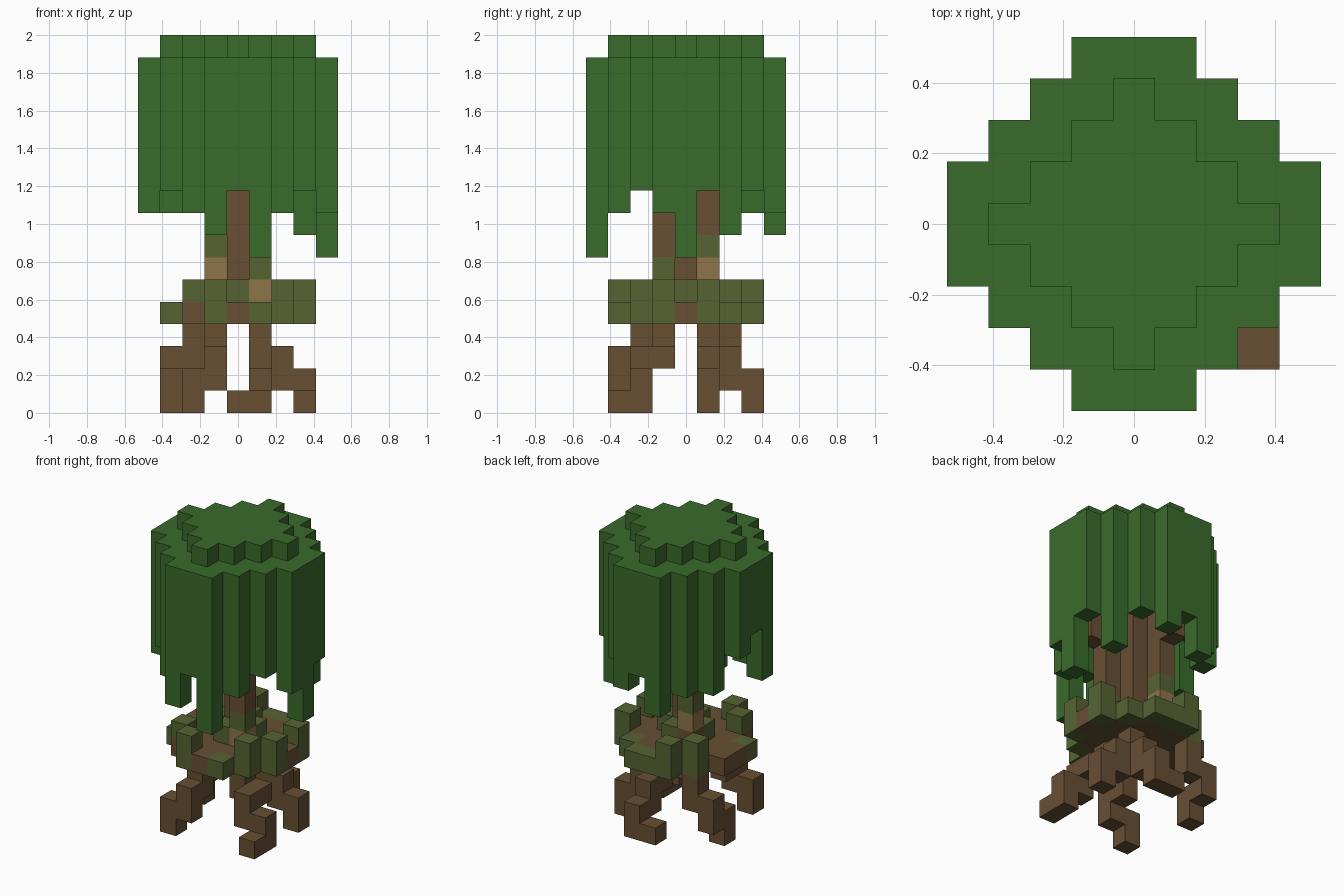
import bpy, bmesh, math
from mathutils import Vector

if "Cube" in bpy.data.objects:
    bpy.data.objects.remove(bpy.data.objects["Cube"], do_unlink=True)

SIZE = 2 / 17          # edge of one block
R = range(-4, 5)
cells = {}             # (i, j, k) -> (part, colour)


def material(name, rgb):
    m = bpy.data.materials.new(name)
    m.use_nodes = True
    col = (*rgb, 1)
    m.diffuse_color = col
    node = next(n for n in m.node_tree.nodes if n.type == "BSDF_PRINCIPLED")
    node.inputs["Base Color"].default_value = col
    return m


colours = {
    "leaf": material("leaf_green", (.042, .147, .025)),
    "bark": material("bark_brown", (.138, .08, .034)),
    "moss": material("moss_olive", (.093, .127, .034)),
    "wood": material("pale_wood", (.275, .178, .07)),
}


def column(part, colour, i, j, low, high):
    """Stack blocks from layer low up to, but not including, layer high."""
    for k in range(low, high):
        cells[i, j, k] = (part, colour)


def disc(reach, limit):
    return [(i, j) for i in R for j in R
            if abs(i) + abs(j) <= reach and max(abs(i), abs(j)) <= limit]


def rim(spots, reach, limit):
    return [(i, j) for i, j in spots
            if abs(i) + abs(j) == reach or max(abs(i), abs(j)) == limit]


# Canopy: roof, cap and a curtain of hanging leaves of uneven length
crown = disc(5, 4)
for i, j in crown:
    column("canopy", "leaf", i, j, 14, 16)
for i, j in disc(3, 3):
    column("canopy", "leaf", i, j, 16, 17)
curtain = sorted(rim(crown, 5, 4), key=lambda c: math.atan2(c[1], c[0]))
lengths = [9, 10, 9, 8, 10, 7, 9, 10, 9, 7, 10, 8, 10, 9, 10, 8, 9, 9, 11, 12]
for (i, j), low in zip(curtain, lengths):
    column("canopy", "leaf", i, j, low, 14)

# Mossy base: brown core, olive rim with a few bare patches
base = disc(4, 3)
for i, j in base:
    column("mossy_base", "bark", i, j, 4, 5)
bare = [(-2, -2), (0, -3), (3, 0), (-3, 0), (-3, 1)]
for i, j in rim(base, 4, 3):
    if (i, j) not in bare:
        column("mossy_base", "moss", i, j, 4, 5)

# Raised moss clumps
for i, j in [(2, -2), (3, -1), (3, 1), (-1, -3), (-1, 3), (-2, 2), (-2, -2),
             (0, -1), (1, 0), (-1, 0), (0, 1)]:
    column("moss_clumps", "moss", i, j, 5, 6)

# Trunk: three stems in a diagonal row, with moss and bare wood low down
for i, j in [(0, 0), (1, -1), (-1, 1)]:
    column("trunk", "bark", i, j, 5, 14)
column("trunk", "wood", 1, -1, 5, 6)
column("trunk", "moss", 1, -1, 6, 7)
column("trunk", "wood", -1, 1, 6, 7)
column("trunk", "moss", -1, 1, 7, 8)
for i, j in [(2, -1), (-1, 2)]:
    column("trunk", "bark", i, j, 10, 12)

# Roots: each path steps up by one layer per block, from the foot inward
roots = {
    "front_right_root": [(-2, -3), (-1, -3), (-1, -2)],
    "back_right_root": [(-3, 1), (-3, 2), (-2, 2)],
    "left_root": [(3, 1), (2, 1), (1, 1)],
    "back_root": [(1, 3), (1, 2), (1, 1)],
    "front_left_root": [(3, -2), (2, -2)],
}
for name, path in roots.items():
    for k, (i, j) in enumerate(path):
        column(name, "bark", i, j, k, k + 2)
column("back_root", "bark", 0, 3, 0, 1)
column("front_left_root", "bark", 3, -3, 0, 1)
column("front_left_root", "bark", 2, -1, 2, 3)
column("front_left_root", "bark", 1, -1, 2, 4)


def build(part):
    """Make one object from the exposed block faces of a part."""
    bm = bmesh.new()
    names = []
    for (i, j, k), (owner, colour) in cells.items():
        if owner != part:
            continue
        if colour not in names:
            names.append(colour)
        centre = Vector((i, j, k + .5))
        for axis in range(3):
            for sign in (-1, 1):
                n = Vector((0, 0, 0))
                n[axis] = sign
                if (i + int(n.x), j + int(n.y), k + int(n.z)) in cells:
                    continue
                u = Vector((0, 0, 0))
                u[(axis + 1) % 3] = .5
                v = n.cross(u)
                mid = centre + n / 2
                corners = [mid - u - v, mid + u - v, mid + u + v, mid - u + v]
                f = bm.faces.new([bm.verts.new(c * SIZE) for c in corners])
                f.material_index = names.index(colour)
    bmesh.ops.remove_doubles(bm, verts=bm.verts[:], dist=SIZE / 100)
    mesh = bpy.data.meshes.new(part)
    bm.to_mesh(mesh)
    bm.free()
    for c in names:
        mesh.materials.append(colours[c])
    ob = bpy.data.objects.new(part, mesh)
    bpy.context.collection.objects.link(ob)


for part in dict.fromkeys(owner for owner, _ in cells.values()):
    build(part)
